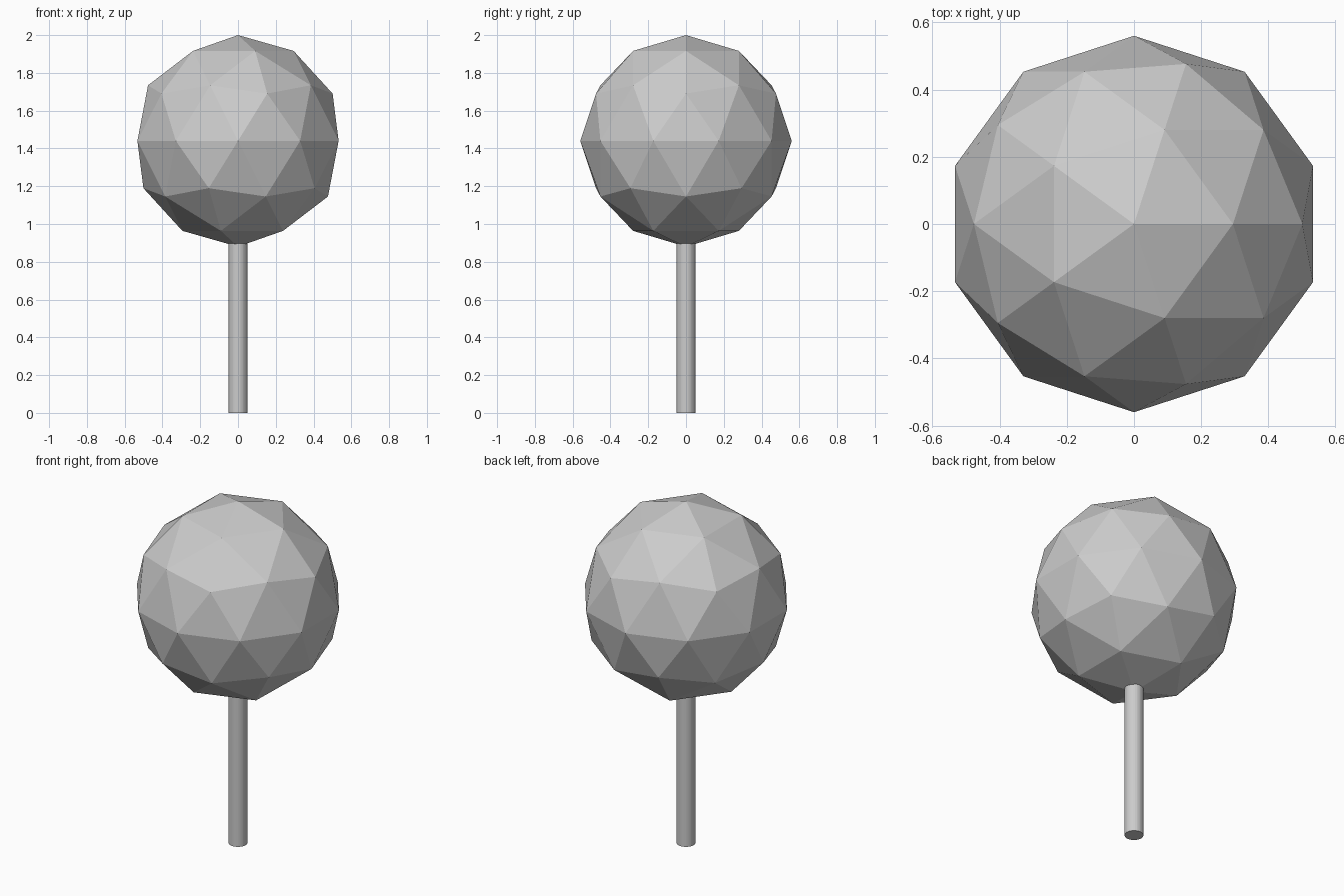
import bpy

if "Cube" in bpy.data.objects:
    bpy.data.objects.remove(bpy.data.objects["Cube"])

# Round faceted head
RADIUS = 0.56
bpy.ops.mesh.primitive_ico_sphere_add(subdivisions=2, radius=RADIUS,
                                      location=(0, 0, 2.0 - RADIUS))
bpy.context.object.name = "faceted_head"

# Straight stick, running a little way into the head
STICK_TOP = 0.96
bpy.ops.mesh.primitive_cylinder_add(vertices=32, radius=0.05, depth=STICK_TOP,
                                    location=(0, 0, STICK_TOP / 2))
bpy.context.object.name = "stick"
